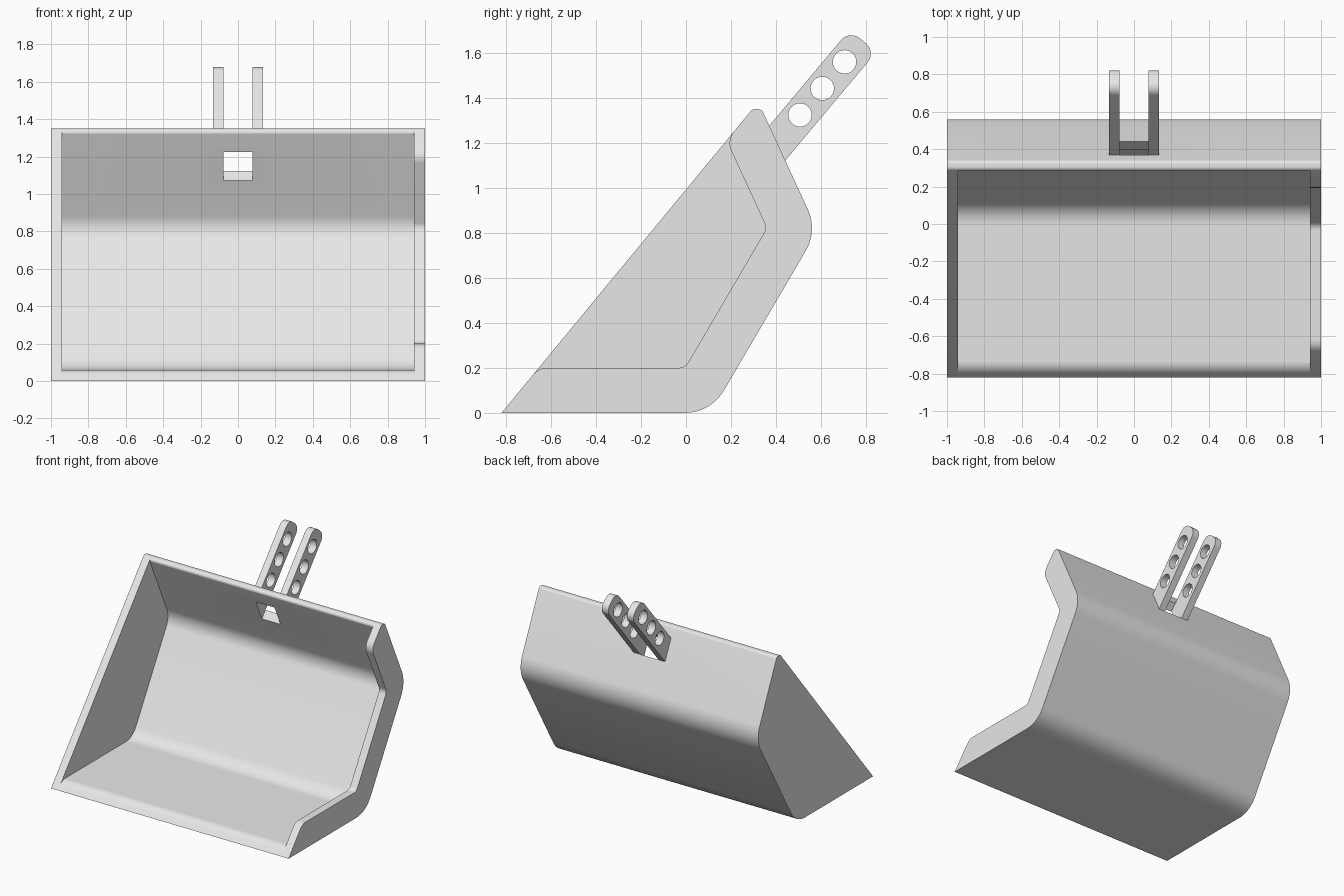
import bpy, bmesh, math
from mathutils import Vector as V

if "Cube" in bpy.data.objects:
    bpy.data.objects.remove(bpy.data.objects["Cube"], do_unlink=True)

gray = bpy.data.materials.new("light_gray")
gray.use_nodes = True
gray.diffuse_color = (0.8, 0.8, 0.8, 1)
gray.node_tree.nodes["Principled BSDF"].inputs["Base Color"].default_value = (0.8, 0.8, 0.8, 1)


def fillet(corners, segs=10):
    """Round a closed polygon of (point, radius) corners."""
    out, n = [], len(corners)
    for i, (p, r) in enumerate(corners):
        if r == 0:
            out.append(p)
            continue
        a, b = corners[i - 1][0] - p, corners[(i + 1) % n][0] - p
        half = a.angle(b) / 2
        t = min(r / math.tan(half), 0.48 * min(a.length, b.length))
        r = t * math.tan(half)
        a.normalize()
        b.normalize()
        centre = p + (a + b).normalized() * (r / math.sin(half))
        u, v = p + a * t - centre, p + b * t - centre
        sweep = u.angle(v)
        for k in range(segs + 1):
            f = k / segs
            out.append(centre + (u * math.sin((1 - f) * sweep)
                                 + v * math.sin(f * sweep)) / math.sin(sweep))
    return out


def extrude(name, points, x0, x1):
    """Extrude a side outline (y, z) along x."""
    bm = bmesh.new()
    face = bm.faces.new([bm.verts.new((x0, p.x, p.y)) for p in points])
    new = bmesh.ops.extrude_face_region(bm, geom=[face])["geom"]
    bmesh.ops.translate(bm, vec=(x1 - x0, 0, 0),
                        verts=[g for g in new if isinstance(g, bmesh.types.BMVert)])
    bmesh.ops.recalc_face_normals(bm, faces=bm.faces)
    mesh = bpy.data.meshes.new(name)
    bm.to_mesh(mesh)
    bm.free()
    mesh.materials.append(gray)
    obj = bpy.data.objects.new(name, mesh)
    bpy.context.collection.objects.link(obj)
    return obj


def activate(obj):
    bpy.ops.object.select_all(action="DESELECT")
    obj.select_set(True)
    bpy.context.view_layer.objects.active = obj


def cut(obj, cutter):
    activate(obj)
    mod = obj.modifiers.new("cut", "BOOLEAN")
    mod.operation, mod.solver, mod.object = "DIFFERENCE", "EXACT", cutter
    bpy.ops.object.modifier_apply(modifier=mod.name)
    bpy.data.objects.remove(cutter, do_unlink=True)


def meet(p, d, q, e):
    """Intersection of two lines given by point and direction."""
    w = q - p
    return p + d * ((w.x * e.y - w.y * e.x) / (d.x * e.y - d.y * e.x))


# Outline of the bucket side
front = V((-0.82, 0))
heel, bend = V((0.11, 0)), V((0.585, 0.81))
tip_back, tip_front = V((0.336, 1.35)), V((0.295, 1.35))
outer = [(front, 0), (heel, 0.2), (bend, 0.2), (tip_back, 0.025), (tip_front, 0.025)]
slope = tip_front - front


def band(depth, end_radius, top_radius):
    """Strip of given depth following the floor and back of the bucket."""
    lines = []
    for a, b in ((front, heel), (heel, bend), (bend, tip_back)):
        d = (b - a).normalized()
        lines.append((a + V((-d.y, d.x)) * depth, d))
    radius = max(0.2 - depth, 0.05)
    inner = [(meet(*lines[2], front, slope), top_radius),
             (meet(*lines[1], *lines[2]), radius),
             (meet(*lines[0], *lines[1]), radius),
             (meet(*lines[0], front, slope), end_radius)]
    return fillet(outer + inner)


# Bucket: bent shell, closed side wall, open side flange
shell = extrude("bucket_shell", band(0.06, 0.08, 0.02), -0.94, 0.94)
wall = extrude("closed_side_wall", fillet(outer), -1, -0.94)
flange = extrude("open_side_flange", band(0.2, 0.08, 0.08), 0.94, 1)

# Bracket frame: along the arm and across it
along = V((math.cos(math.radians(50)), math.sin(math.radians(50))))
across = V((-along.y, along.x))
low, high, inside, outside = 0.383, 0.537, 0.078, 0.133


def arm_point(s, t):
    return along * s + across * t


# Slot through the back between the arms
slot = [arm_point(s, t) for s, t in ((0.95, low), (1.35, low), (1.35, high), (0.95, high))]
cut(shell, extrude("slot_cutter", slot, -inside, inside))

# Two bracket arms with three pin holes each
arm_outline = fillet([(arm_point(1.11, low), 0), (arm_point(1.772, low), 0.06),
                      (arm_point(1.772, high), 0.06), (arm_point(1.18, high), 0)])
parts = [shell, wall, flange]
for name, side in (("left_bracket_arm", 1), ("right_bracket_arm", -1)):
    x0, x1 = sorted((side * inside, side * outside))
    arm = extrude(name, arm_outline, x0, x1)
    for i in range(3):
        centre = arm_point(1.34 + 0.154 * i, 0.463)
        ring = [centre + V((math.cos(k * math.tau / 32), math.sin(k * math.tau / 32))) * 0.052
                for k in range(32)]
        cut(arm, extrude("hole_cutter", ring, x0 - 0.02, x1 + 0.02))
    parts.append(arm)

for part in parts:
    activate(part)
    bpy.ops.object.shade_smooth_by_angle(angle=math.radians(30))
